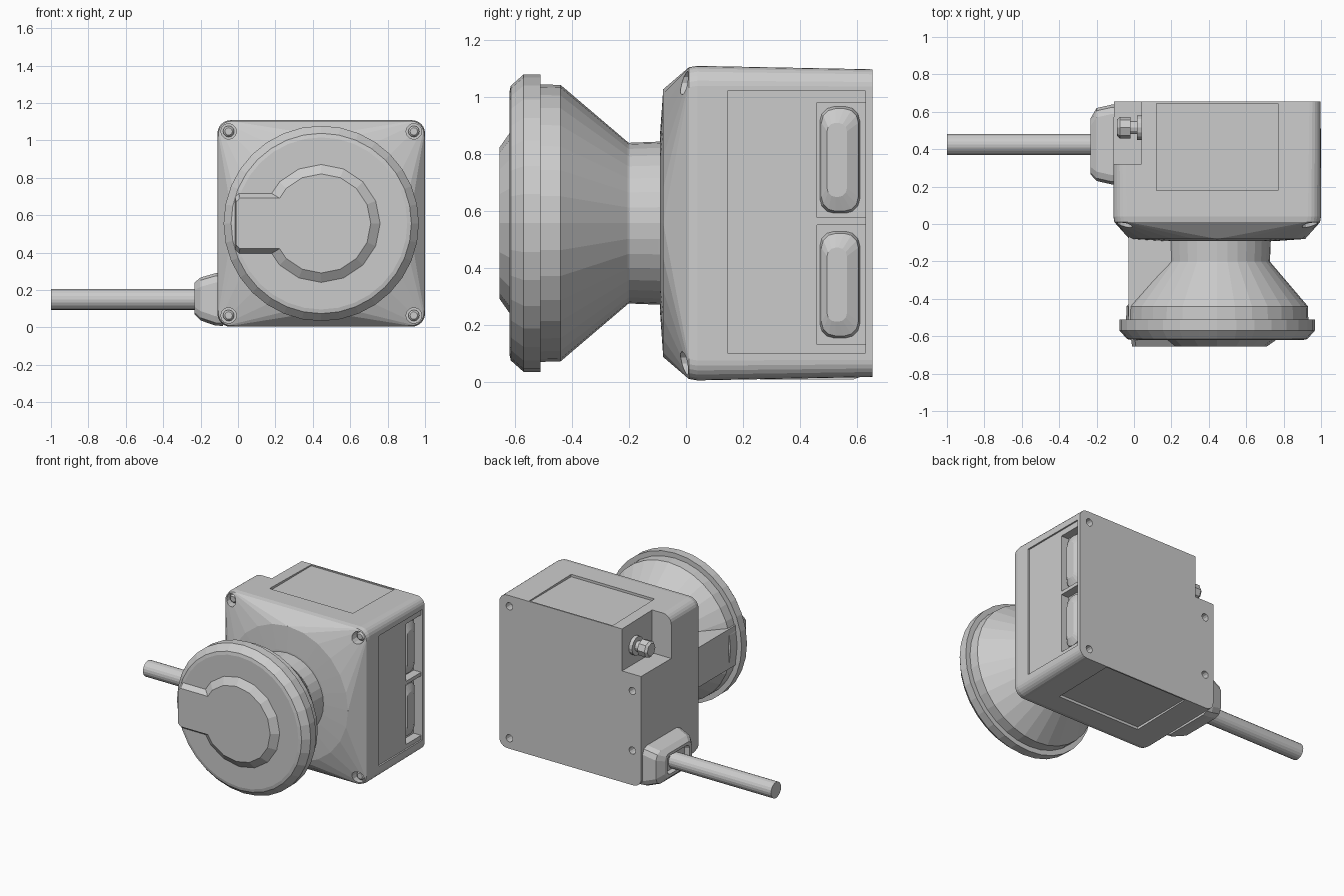
import bpy, bmesh, math

if "Cube" in bpy.data.objects:
    bpy.data.objects.remove(bpy.data.objects["Cube"])

CX, CZ = 0.445, 0.556   # axis of the mushroom head and body


def finish(name, bm):
    bmesh.ops.remove_doubles(bm, verts=bm.verts, dist=1e-4)
    bmesh.ops.recalc_face_normals(bm, faces=bm.faces)
    me = bpy.data.meshes.new(name)
    bm.to_mesh(me)
    bm.free()
    ob = bpy.data.objects.new(name, me)
    bpy.context.collection.objects.link(ob)
    return ob


def outline(cu, cv, hu, hv, r, seg):
    """Rounded rectangle; a circle when r equals the half sizes."""
    pts = []
    for k, (su, sv) in enumerate(((1, 1), (-1, 1), (-1, -1), (1, -1))):
        for i in range(seg + 1):
            a = math.pi / 2 * (k + i / seg)
            pts.append((cu + su * (hu - r) + r * math.cos(a),
                        cv + sv * (hv - r) + r * math.sin(a)))
    return pts


def loft(name, axis, sections, seg=8):
    """Skin sections (position, cu, cv, hu, hv, radius) along an axis."""
    bm = bmesh.new()
    place = {'x': lambda t, u, v: (t, u, v),
             'y': lambda t, u, v: (u, t, v)}[axis]
    rings = [[bm.verts.new(place(s[0], u, v)) for u, v in outline(*s[1:], seg)]
             for s in sections]
    n = len(rings[0])
    for a, b in zip(rings, rings[1:]):
        for i in range(n):
            j = (i + 1) % n
            bm.faces.new((a[i], a[j], b[j], b[i]))
    bm.faces.new(rings[0])
    bm.faces.new(rings[-1])
    return finish(name, bm)


def round_part(name, axis, cu, cv, profile, seg=8):
    return loft(name, axis, [(t, cu, cv, r, r, r) for t, r in profile], seg)


def box(name, x, y, z):
    bm = bmesh.new()
    bmesh.ops.create_cube(bm, size=1)
    for v in bm.verts:
        v.co = [lo + (c + 0.5) * (hi - lo) for c, (lo, hi) in zip(v.co, (x, y, z))]
    return finish(name, bm)


def cut(target, cutter):
    mod = target.modifiers.new("cut", 'BOOLEAN')
    mod.operation, mod.solver, mod.object = 'DIFFERENCE', 'EXACT', cutter
    bpy.context.view_layer.objects.active = target
    bpy.ops.object.modifier_apply(modifier=mod.name)
    bpy.data.objects.remove(cutter)


# Housing: rounded square that blends to a round shoulder at the front
body = loft("housing", 'y', [
    (0.655, CX, CZ, 0.553, 0.540, 0.06),
    (0.04, CX, CZ, 0.555, 0.552, 0.07),
    (0.01, CX, CZ, 0.550, 0.547, 0.07),
    (-0.08, CX, CZ, 0.470, 0.470, 0.47),
    (-0.092, CX, CZ, 0.300, 0.300, 0.30)], 6)

# Corner notch at the back, upper left
cut(body, box("cutter", (-0.3, 0.04), (0.32, 0.8), (0.80, 1.3)))
# Shallow panels on top and bottom
cut(body, box("cutter", (0.12, 0.77), (0.18, 0.645), (1.088, 1.3)))
cut(body, box("cutter", (0.12, 0.77), (0.18, 0.645), (-0.2, 0.025)))
# Right side panel and its two deep pockets
cut(body, box("cutter", (0.988, 1.2), (0.145, 0.63), (0.10, 1.02)))
for z in ((0.13, 0.55), (0.575, 0.98)):
    cut(body, box("cutter", (0.93, 1.2), (0.46, 0.63), z))
# Mounting holes on the back
for x, z in ((0.92, 1.02), (0.92, 0.09), (-0.04, 0.68), (-0.04, 0.26)):
    cut(body, round_part("cutter", 'y', x, z, [(0.60, 0.026), (0.7, 0.026)], 3))
# Front corner recesses with screws
for i, (sx, sz) in enumerate(((1, 1), (-1, 1), (-1, -1), (1, -1))):
    x, z = CX + sx * 0.495, CZ + sz * 0.492
    cut(body, round_part("cutter", 'y', x, z, [(-0.2, 0.042), (0.045, 0.042)], 3))
    round_part(f"corner_screw_{i + 1}", 'y', x, z,
               [(0.06, 0.03), (0.025, 0.03), (0.015, 0.02)], 3)

# Bulging covers inside the side pockets
for i, z in enumerate((0.34, 0.778)):
    loft(f"pocket_cover_{i + 1}", 'x', [
        (0.92, 0.54, z, 0.072, 0.19, 0.05),
        (0.955, 0.54, z, 0.065, 0.18, 0.05),
        (0.975, 0.53, z, 0.035, 0.13, 0.03)], 3)

# Mushroom head: neck, cone, rim and front face
round_part("mushroom_head", 'y', CX, CZ, [
    (-0.06, 0.288), (-0.10, 0.286), (-0.20, 0.282), (-0.205, 0.285),
    (-0.44, 0.485), (-0.51, 0.487), (-0.51, 0.522), (-0.57, 0.522),
    (-0.615, 0.482), (-0.62, 0.46)], 8)
# Raised keyhole plate on the front: disc plus tab
round_part("front_plate", 'y', CX, CZ, [(-0.60, 0.318), (-0.62, 0.315), (-0.655, 0.265)], 4)
tab = loft("front_tab", 'y', [
    (-0.60, 0.14, CZ, 0.155, 0.16, 0.02),
    (-0.62, 0.14, CZ, 0.155, 0.16, 0.02),
    (-0.655, 0.14, CZ, 0.15, 0.135, 0.02)], 1)
# Web joining the head to the housing on the left
box("head_web", (-0.03, 0.30), (-0.55, -0.05), (CZ - 0.14, CZ + 0.14))

# Cable entry with dished end
loft("cable_entry", 'x', [
    (-0.08, 0.425, 0.150, 0.215, 0.142, 0.05),
    (-0.12, 0.425, 0.150, 0.213, 0.140, 0.05),
    (-0.20, 0.425, 0.152, 0.195, 0.115, 0.05),
    (-0.232, 0.415, 0.155, 0.150, 0.085, 0.04),
    (-0.232, 0.415, 0.155, 0.125, 0.065, 0.03),
    (-0.20, 0.415, 0.155, 0.115, 0.060, 0.03)], 2)
round_part("cable", 'x', 0.425, 0.15, [(-0.15, 0.056), (-1.0, 0.056)], 5)

# Earthing bolt in the corner notch
round_part("bolt_washer", 'x', 0.515, 0.93, [(0.06, 0.065), (0.015, 0.065)], 4)
round_part("bolt_shank", 'x', 0.515, 0.93, [(0.03, 0.035), (-0.03, 0.035)], 3)
round_part("bolt_head", 'x', 0.515, 0.93, [(-0.02, 0.058), (-0.075, 0.058), (-0.09, 0.045)], 2)
